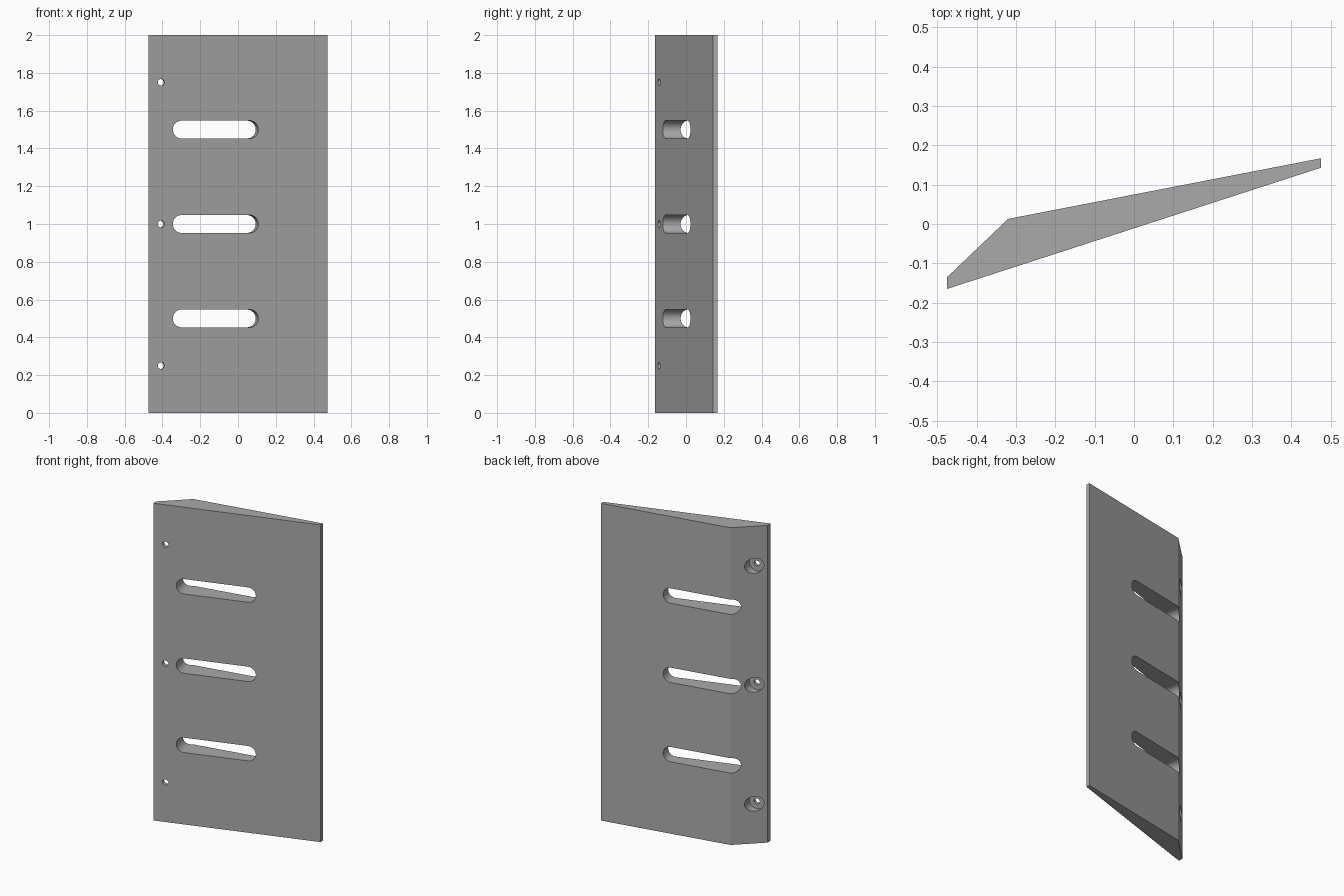
import bpy
import bmesh
import math
from mathutils import Matrix, Vector

cube = bpy.data.objects.get("Cube")
if cube:
    bpy.data.objects.remove(cube, do_unlink=True)

HEIGHT = 2.0
PROFILE = [(-0.475, -0.165), (0.475, 0.143), (0.475, 0.167),
           (-0.32, 0.013), (-0.475, -0.135)]

# Openings run square to the broad back face
TILT = Matrix.Rotation(math.atan2(0.154, 0.795), 4, 'Z')

grey = bpy.data.materials.new("plain grey")
grey.use_nodes = True
colour = (0.40, 0.40, 0.40, 1.0)
grey.diffuse_color = colour
grey.node_tree.nodes["Principled BSDF"].inputs["Base Color"].default_value = colour


def prism(name, points, vector):
    """Extrude a closed outline of 3D points along a vector."""
    bm = bmesh.new()
    face = bm.faces.new([bm.verts.new(p) for p in points])
    result = bmesh.ops.extrude_face_region(bm, geom=[face], use_keep_orig=True)
    moved = [v for v in result["geom"] if isinstance(v, bmesh.types.BMVert)]
    bmesh.ops.translate(bm, verts=moved, vec=vector)
    bmesh.ops.recalc_face_normals(bm, faces=bm.faces)
    mesh = bpy.data.meshes.new(name)
    bm.to_mesh(mesh)
    bm.free()
    obj = bpy.data.objects.new(name, mesh)
    bpy.context.collection.objects.link(obj)
    mesh.materials.append(grey)
    return obj


def stadium(u0, u1, z, radius, v, steps=24):
    """Round-ended outline; equal centres give a circle."""
    points = []
    for centre, start in ((u1, -0.5), (u0, 0.5)):
        for i in range(steps + (u0 != u1)):
            a = math.pi * (start + i / steps)
            points.append(TILT @ Vector((centre + radius * math.cos(a), v,
                                         z + radius * math.sin(a))))
    return points


def cut(target, u0, u1, z, radius, v0, v1):
    """Cut a round-ended opening between two depths."""
    cutter = prism("cutter", stadium(u0, u1, z, radius, v0),
                   TILT @ Vector((0, v1 - v0, 0)))
    cutter.hide_render = True
    mod = target.modifiers.new("opening", 'BOOLEAN')
    mod.operation = 'DIFFERENCE'
    mod.solver = 'EXACT'
    mod.object = cutter
    bpy.context.view_layer.objects.active = target
    bpy.ops.object.modifier_apply(modifier=mod.name)
    bpy.data.objects.remove(cutter, do_unlink=True)


# Wedge-shaped plate
plate = prism("wedge_plate", [(x, y, 0) for x, y in PROFILE], (0, 0, HEIGHT))

# Three long slots
R = 0.047
for z in (0.5, 1.0, 1.5):
    cut(plate, -0.362 + R, 0.11 - R, z, R, -0.4, 0.4)

# Three counterbored screw holes in the chamfered edge
hole = TILT.inverted() @ Vector((-0.407, -0.143, 0))
for z in (0.25, 1.0, 1.75):
    cut(plate, hole.x, hole.x, z, 0.018, -0.4, 0.4)
    cut(plate, hole.x, hole.x, z, R, hole.y + 0.025, 0.4)

# Round the walls of the openings, keep the plate edges crisp
bpy.ops.object.select_all(action='DESELECT')
plate.select_set(True)
bpy.context.view_layer.objects.active = plate
bpy.ops.object.shade_smooth_by_angle(angle=math.radians(25))
